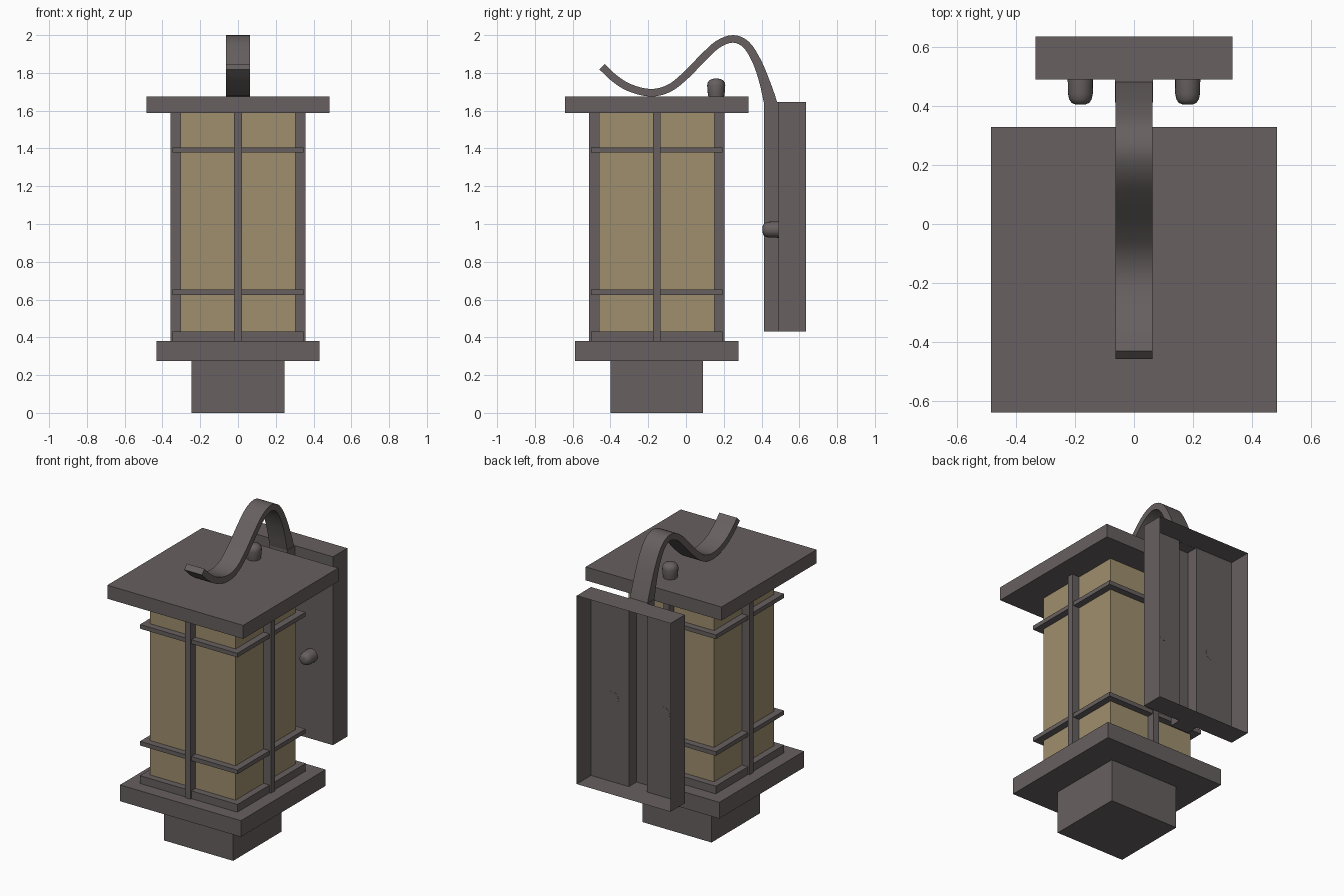
import bpy, bmesh, math
from mathutils import Vector, Matrix

if "Cube" in bpy.data.objects:
    bpy.data.objects.remove(bpy.data.objects["Cube"])

def material(name, rgb):
    m = bpy.data.materials.new(name)
    m.diffuse_color = (*rgb, 1)
    m.use_nodes = True
    m.node_tree.nodes["Principled BSDF"].inputs["Base Color"].default_value = m.diffuse_color
    return m

METAL = material("bronze_grey_metal", (0.135, 0.116, 0.116))
GLASS = material("amber_glass", (0.345, 0.272, 0.152))
CY = -0.155  # lantern centre in y

def finish(name, bm, mat, smooth=False, fix=True):
    if fix:
        bmesh.ops.recalc_face_normals(bm, faces=bm.faces[:])
    me = bpy.data.meshes.new(name)
    bm.to_mesh(me)
    bm.free()
    me.materials.append(mat)
    ob = bpy.data.objects.new(name, me)
    bpy.context.collection.objects.link(ob)
    if smooth:
        bpy.ops.object.select_all(action='DESELECT')
        ob.select_set(True)
        bpy.context.view_layer.objects.active = ob
        bpy.ops.object.shade_smooth_by_angle(angle=math.radians(40))
    return ob

def box(name, x0, x1, y0, y1, z0, z1, mat=METAL):
    bm = bmesh.new()
    bmesh.ops.create_cube(bm, size=1)
    for v in bm.verts:
        v.co = Vector(((x0 + x1) / 2 + v.co.x * (x1 - x0),
                       (y0 + y1) / 2 + v.co.y * (y1 - y0),
                       (z0 + z1) / 2 + v.co.z * (z1 - z0)))
    return finish(name, bm, mat)

def square(name, h, z0, z1, mat=METAL):
    return box(name, -h, h, CY - h, CY + h, z0, z1, mat)

def lathe(name, profile, matrix, n=20):
    bm = bmesh.new()
    rings = [[bm.verts.new((r * math.cos(2 * math.pi * i / n),
                            r * math.sin(2 * math.pi * i / n), z)) for i in range(n)]
             for r, z in profile]
    for a, b in zip(rings, rings[1:]):
        for i in range(n):
            bm.faces.new((a[i], a[(i + 1) % n], b[(i + 1) % n], b[i]))
    bm.faces.new(rings[0])
    bm.faces.new(rings[-1])
    bm.transform(matrix)
    return finish(name, bm, METAL, True)

# Lantern body
square("bottom_block", 0.246, 0, 0.275)
square("base_plate", 0.432, 0.275, 0.38)
square("base_trim", 0.348, 0.38, 0.43)
square("glass_box", 0.305, 0.38, 1.59, GLASS)
square("roof_slab", 0.485, 1.588, 1.675)

# Horizontal bands, as open square frames around the glass
def frame(name, ho, hi, z0, z1):
    bm = bmesh.new()
    corners = [(-1, -1), (1, -1), (1, 1), (-1, 1)]
    loops = [[bm.verts.new((sx * h, CY + sy * h, z)) for sx, sy in corners]
             for h, z in ((ho, z0), (ho, z1), (hi, z1), (hi, z0))]
    for k in range(4):
        a, b = loops[k], loops[(k + 1) % 4]
        for i in range(4):
            bm.faces.new((a[i], a[(i + 1) % 4], b[(i + 1) % 4], b[i]))
    finish(name, bm, METAL)

frame("lower_band", 0.348, 0.304, 0.625, 0.652)
frame("upper_band", 0.348, 0.304, 1.379, 1.406)

# Vertical bars at the middle of each side
for s, fb, lr in ((-1, "front", "left"), (1, "back", "right")):
    y = sorted((CY + s * 0.303, CY + s * 0.358))
    x = sorted((s * 0.303, s * 0.358))
    box(fb + "_bar", -0.02, 0.02, *y, 0.38, 1.59)
    box(lr + "_bar", *x, CY - 0.02, CY + 0.02, 0.38, 1.59)

# Wall plate: shell open at the back, with a hollow channel down the front
bm = bmesh.new()
half = [(0.335, 0.636), (0.335, 0.49), (0.065, 0.49), (0.065, 0.412)]
prof = [(-x, y) for x, y in half] + half[::-1]
low = [bm.verts.new((x, y, 0.43)) for x, y in prof]
top = [bm.verts.new((x, y, 1.646)) for x, y in prof]
for i in range(len(prof) - 1):
    bm.faces.new((low[i], low[i + 1], top[i + 1], top[i]))
bm.faces.new(low[::-1])
bm.faces.new(top)
finish("wall_plate", bm, METAL, fix=False)

# Curved arm: (y, z, thickness) smoothed with a spline, extruded across x
path = [Vector(p) for p in (
    (-.445, 1.833, .04), (-.38, 1.772, .04), (-.30, 1.722, .04), (-.19, 1.695, .04),
    (-.09, 1.718, .04), (0, 1.788, .04), (.09, 1.88, .04), (.17, 1.952, .04),
    (.25, 1.98, .04), (.32, 1.948, .042), (.375, 1.86, .046), (.415, 1.755, .055),
    (.447, 1.645, .07))]
ext = [2 * path[0] - path[1]] + path + [2 * path[-1] - path[-2]]
pts = []
for i in range(1, len(ext) - 2):
    p0, p1, p2, p3 = ext[i - 1:i + 3]
    for k in range(4):
        t = k / 4
        pts.append(0.5 * (2 * p1 + (p2 - p0) * t + (2 * p0 - 5 * p1 + 4 * p2 - p3) * t * t
                          + (3 * p1 - p0 - 3 * p2 + p3) * t ** 3))
pts.append(path[-1])
bm = bmesh.new()
sections = []
for i, p in enumerate(pts):
    d = pts[min(i + 1, len(pts) - 1)] - pts[max(i - 1, 0)]
    n = Vector((-d.y, d.x)).normalized() * p.z / 2
    if i == len(pts) - 1:
        n = Vector((p.z / 2, 0))  # flat seat on the plate
    sections.append([bm.verts.new((x, p.x + s * n.x, p.y + s * n.y))
                     for x, s in ((-.063, 1), (.063, 1), (.063, -1), (-.063, -1))])
for a, b in zip(sections, sections[1:]):
    for i in range(4):
        bm.faces.new((a[i], a[(i + 1) % 4], b[(i + 1) % 4], b[i]))
bm.faces.new(sections[0])
bm.faces.new(sections[-1])
finish("curved_arm", bm, METAL, True)

# Roof finial and the two mounting knobs
dome = [(.042, 0), (.045, .02), (.048, .058), (.045, .074), (.036, .086), (.022, .093), (.008, .095)]
lathe("roof_finial", dome, Matrix.Translation((0, 0.16, 1.675)))
knob = [(.043, 0), (.042, .05), (.038, .068), (.03, .08), (.018, .085), (.006, .086)]
for s, side in ((-1, "left"), (1, "right")):
    lathe(side + "_knob", knob, Matrix.Translation((s * 0.182, 0.491, 0.97))
          @ Matrix.Rotation(math.pi / 2, 4, 'X'))
